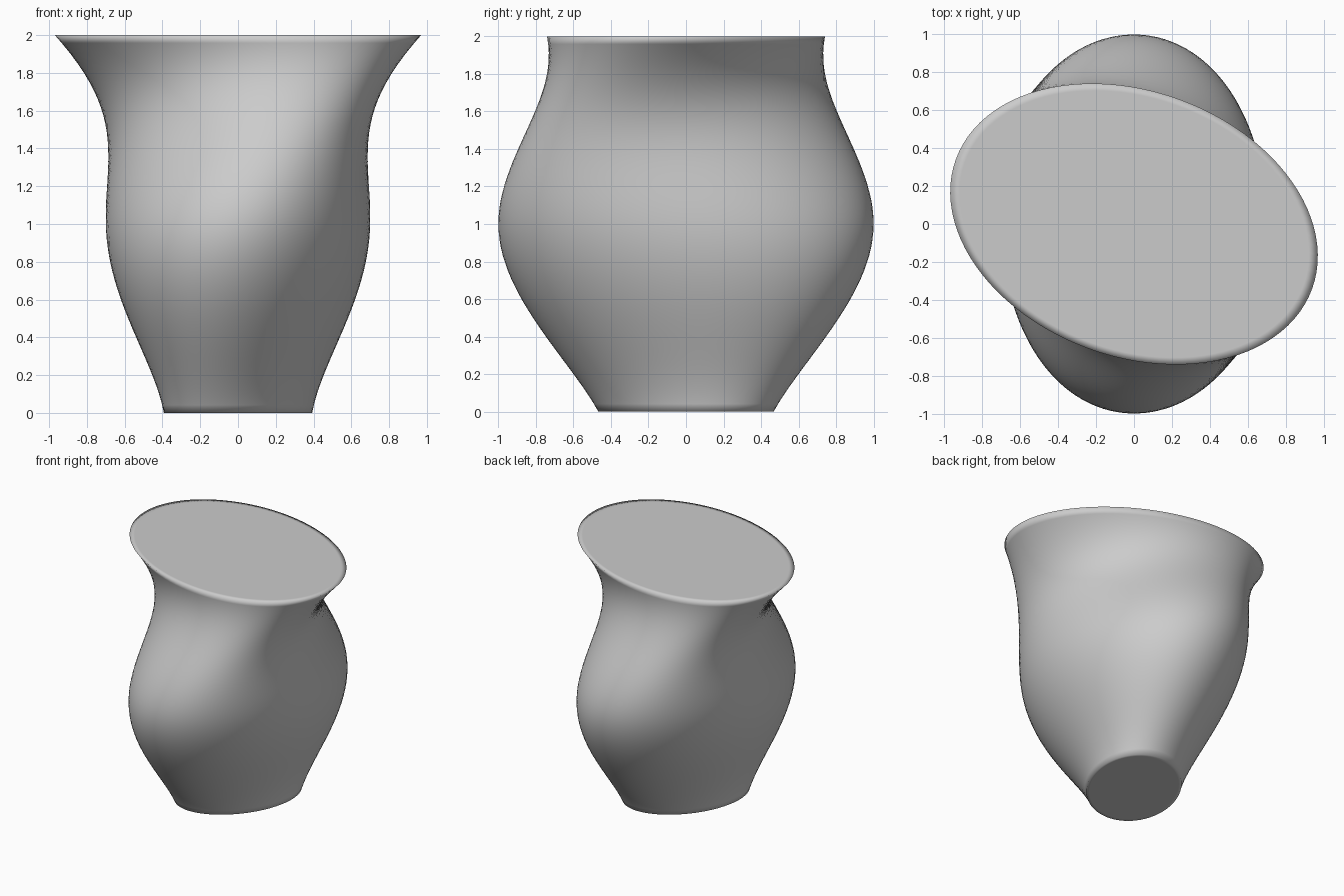
import bpy, bmesh, math
from mathutils import Vector

cube = bpy.data.objects.get("Cube")
if cube:
    bpy.data.objects.remove(cube, do_unlink=True)

SIDES, RINGS = 96, 48

# Three oval sections: size, turn of the long axis, offset of the start point
SECTIONS = [(0.5, 60, -22), (1.0, 90, 0), (1.0, 160, 0)]
WIDTH_RATIO = 0.7


def oval_point(section, t):
    size, turn, offset = section
    turn, t = math.radians(turn), t + math.radians(offset)
    x, y = size * math.cos(t), size * WIDTH_RATIO * math.sin(t)
    return Vector((x * math.cos(turn) - y * math.sin(turn),
                   x * math.sin(turn) + y * math.cos(turn)))


def loft_point(z, t):
    """Natural cubic spline through the bottom, middle and top sections."""
    low, mid, high = (oval_point(s, t) for s in SECTIONS)
    bend = 1.5 * (low - 2 * mid + high)
    end, u = (low, z) if z <= 1 else (high, 2 - z)
    return end * (1 - u) + mid * u + bend * (u ** 3 - u) / 6


bm = bmesh.new()


def add_ring(z, scale=1.0):
    ring = []
    for i in range(SIDES):
        p = loft_point(z, math.tau * i / SIDES) * scale
        ring.append(bm.verts.new((p.x, p.y, z)))
    return ring


# Rings from the inner edge of the base, up the wall, to the inner edge of the top
rings = [add_ring(0, 0.94)]
rings += [add_ring(2 * k / RINGS) for k in range(RINGS + 1)]
rings.append(add_ring(2, 0.95))

for a, b in zip(rings, rings[1:]):
    for i in range(SIDES):
        j = (i + 1) % SIDES
        bm.faces.new((a[i], a[j], b[j], b[i]))

# Flat closed ends
bm.faces.new(rings[0][::-1])
bm.faces.new(rings[-1])
bmesh.ops.recalc_face_normals(bm, faces=bm.faces[:])
for face in bm.faces:
    face.smooth = True

mesh = bpy.data.meshes.new("twisted_vase")
bm.to_mesh(mesh)
bm.free()

# Plain grey material
grey = bpy.data.materials.new("light_grey")
grey.use_nodes = True
colour = (0.6, 0.6, 0.6, 1)
grey.diffuse_color = colour
for node in grey.node_tree.nodes:
    if node.type == 'BSDF_PRINCIPLED':
        node.inputs["Base Color"].default_value = colour
mesh.materials.append(grey)

vase = bpy.data.objects.new("twisted_vase", mesh)
bpy.context.collection.objects.link(vase)
